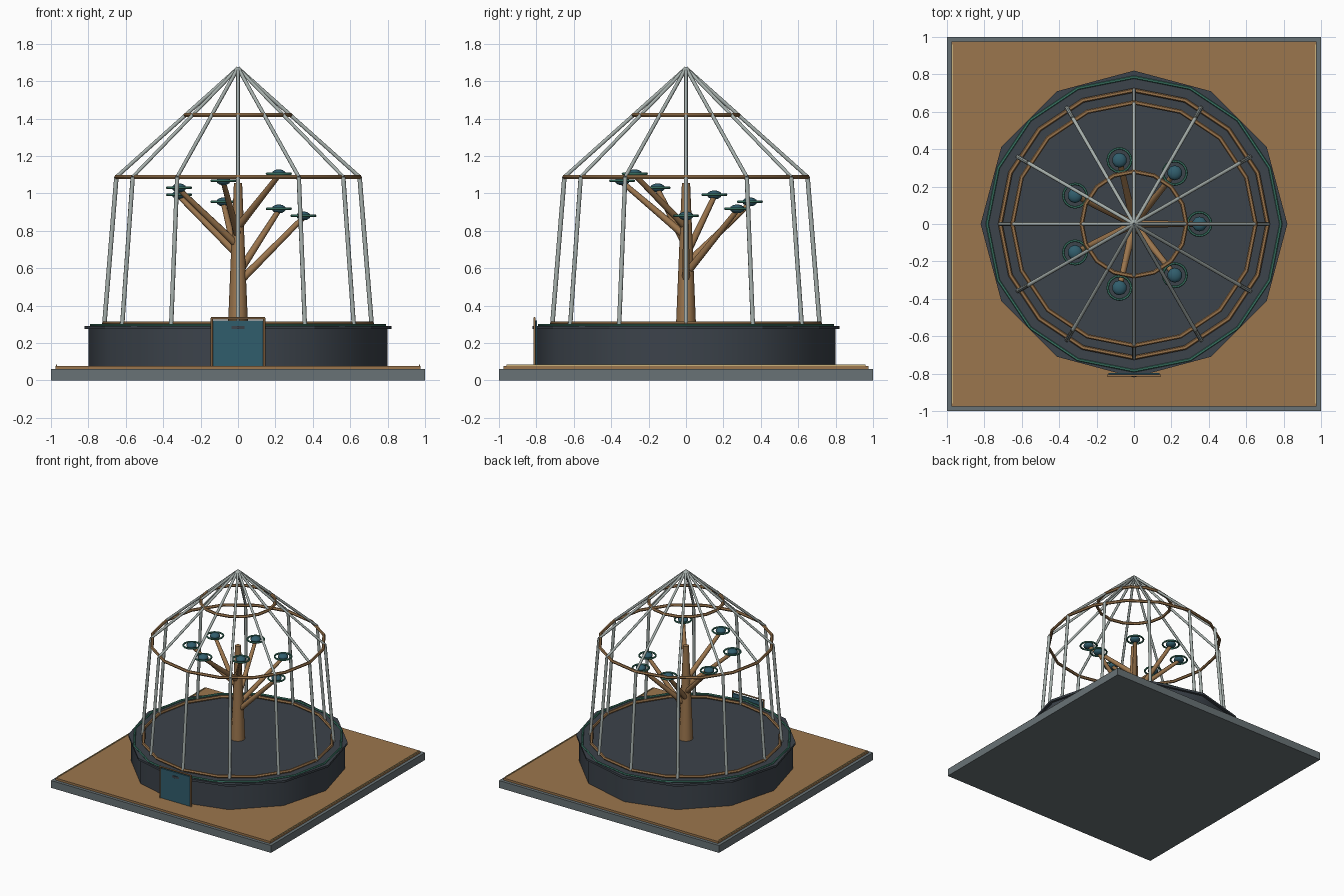
import bpy
from math import cos, sin, pi, radians
from mathutils import Vector

if "Cube" in bpy.data.objects:
    bpy.data.objects.remove(bpy.data.objects["Cube"])


def mat(name, r, g, b):
    m = bpy.data.materials.new(name)
    m.diffuse_color = (r, g, b, 1)
    m.use_nodes = True
    m.node_tree.nodes["Principled BSDF"].inputs["Base Color"].default_value = m.diffuse_color
    return m


SLATE = mat("slate_grey", .14, .17, .18)
WOOD = mat("warm_wood", .33, .18, .075)
PALE = mat("pale_trim", .6, .45, .2)
DARK = mat("dark_soil", .045, .056, .07)
TEAL = mat("teal", .03, .11, .15)
GREEN = mat("green", .05, .21, .15)
METAL = mat("pale_metal", .38, .43, .41)


def finish(name, material, smooth=False):
    o = bpy.context.object
    o.name = name
    o.data.materials.append(material)
    if smooth:
        bpy.ops.object.shade_smooth_by_angle(angle=radians(50))
    return o


def box(name, material, lo, hi):
    lo, hi = Vector(lo), Vector(hi)
    bpy.ops.mesh.primitive_cube_add(size=1, location=(lo + hi) / 2)
    o = finish(name, material)
    o.scale = hi - lo
    return o


def rod(name, material, a, b, r1, r2=None, sides=8):
    a, b = Vector(a), Vector(b)
    bpy.ops.mesh.primitive_cone_add(vertices=sides, radius1=r1, radius2=r1 if r2 is None else r2,
                                    depth=(b - a).length, location=(a + b) / 2)
    o = finish(name, material, True)
    o.rotation_euler = (b - a).to_track_quat('Z', 'Y').to_euler()
    return o


def ring(name, material, radius, thick, loc, sides=16):
    bpy.ops.mesh.primitive_torus_add(major_radius=radius, minor_radius=thick, location=loc,
                                     major_segments=sides, minor_segments=6)
    return finish(name, material, True)


def drum(name, material, radius, z0, z1, smooth):
    bpy.ops.mesh.primitive_cylinder_add(vertices=12, radius=radius, depth=z1 - z0,
                                        location=(0, 0, (z0 + z1) / 2))
    return finish(name, material, smooth)


def polar(r, a, z):
    return (r * cos(a), r * sin(a), z)


# Base slab, deck and edge strips
box("base_slab", SLATE, (-1, -1, 0), (1, 1, .06))
box("wood_deck", WOOD, (-.975, -.975, .06), (.975, .975, .077))
for s in (-1, 1):
    box("deck_strip", PALE, (s * .971 - .003, -.96, .07), (s * .971 + .003, .96, .084))

# Round planter with its overhanging rim
drum("planter_wall", DARK, .8, .07, .28, True)
drum("planter_rim", DARK, .82, .274, .291, False)
ring("green_edge", GREEN, .785, .008, (0, 0, .296))

# Cage hoops
for name, r, z in (("lower_hoop", .715, .306), ("eave_hoop", .65, 1.088), ("roof_hoop", .28, 1.42)):
    ring(name, WOOD, r, .012, (0, 0, z))

# Cage ribs: leaning uprights and roof rafters
for i in range(12):
    a = i * pi / 6
    rod("upright", METAL, polar(.715, a, .295), polar(.65, a, 1.088), .012)
    rod("rafter", METAL, polar(.65, a, 1.088), polar(0, a, 1.67), .01)

# Tree trunk with a spiral of branches carrying leaf pads
rod("trunk", WOOD, (0, 0, .28), (0, 0, 1.055), .054, .022, 12)
for k in range(7):
    a = k * 2 * pi / 7
    z = .88 + .0375 * k
    rod("branch", WOOD, (0, 0, .52 + .05 * k), polar(.35, a, z - .008), .021, .014)
    ring("pad_ring", GREEN, .063, .007, polar(.35, a, z))
    bpy.ops.mesh.primitive_uv_sphere_add(segments=10, ring_count=6, radius=.04,
                                         location=polar(.35, a, z))
    finish("leaf_bud", TEAL, True).scale.z = .6

# Door panel and rod frame
box("door_panel", TEAL, (-.135, -.811, .077), (.135, -.796, .32))
for s in (-1, 1):
    rod("door_post", WOOD, (s * .14, -.81, .077), (s * .14, -.81, .335), .006)
rod("door_lintel", WOOD, (-.145, -.81, .333), (.145, -.81, .333), .006)
